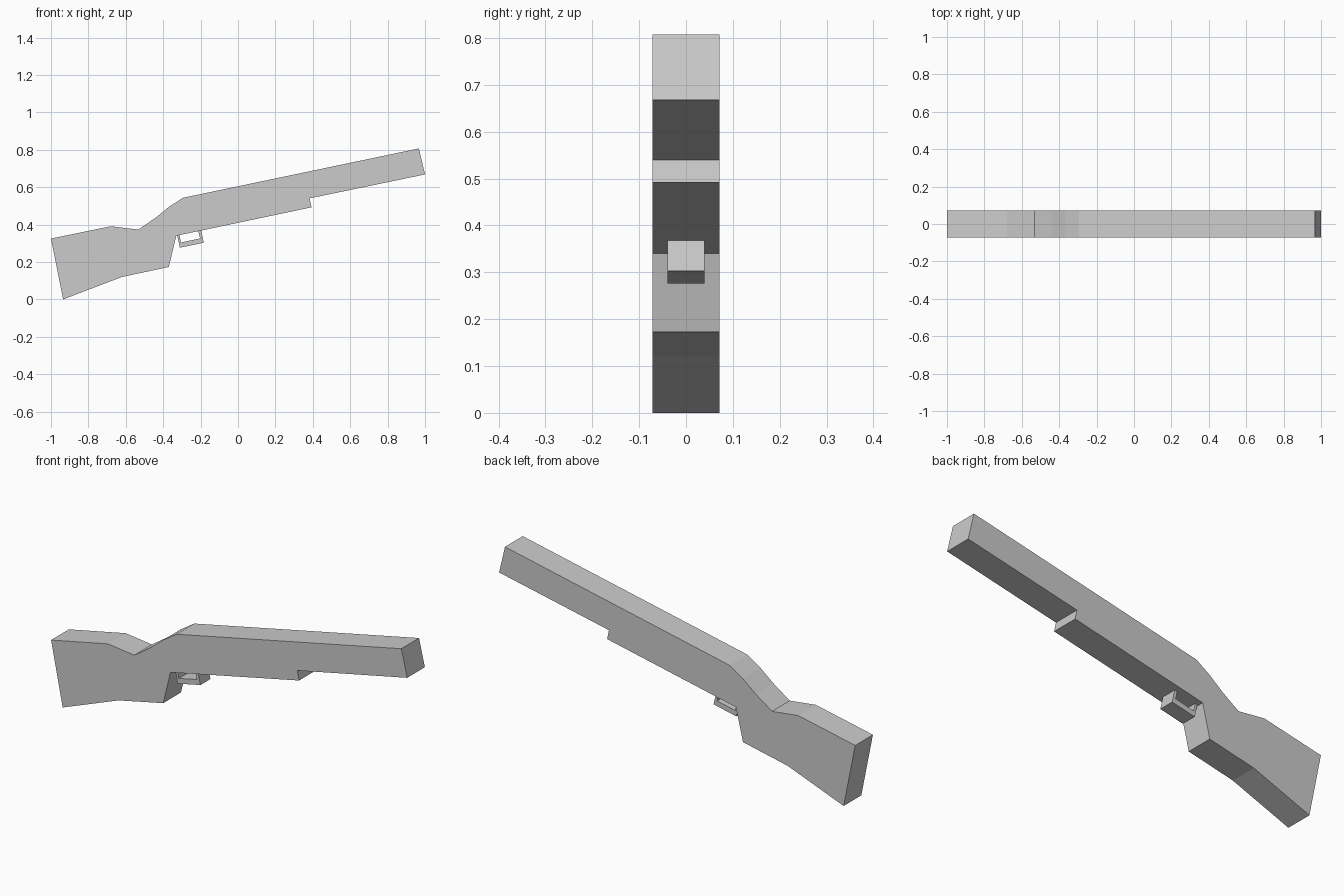
import bpy, bmesh

if "Cube" in bpy.data.objects:
    bpy.data.objects.remove(bpy.data.objects["Cube"])


def extrude_profile(name, points, half_width):
    """Extrude a closed XZ outline symmetrically along Y."""
    bm = bmesh.new()
    face = bm.faces.new([bm.verts.new((x, -half_width, z)) for x, z in points])
    ext = bmesh.ops.extrude_face_region(bm, geom=[face])
    moved = [v for v in ext["geom"] if isinstance(v, bmesh.types.BMVert)]
    bmesh.ops.translate(bm, vec=(0, 2 * half_width, 0), verts=moved)
    bmesh.ops.recalc_face_normals(bm, faces=bm.faces)
    mesh = bpy.data.meshes.new(name)
    bm.to_mesh(mesh)
    bm.free()
    obj = bpy.data.objects.new(name, mesh)
    bpy.context.collection.objects.link(obj)
    return obj


# Stock, grip, barrel and stepped fore-end in one silhouette
extrude_profile("stock_and_barrel", [
    (-1.0, 0.325), (-0.935, 0.0), (-0.62, 0.12), (-0.37, 0.173),
    (-0.33, 0.34), (0.393, 0.492), (0.383, 0.54), (1.0, 0.668),
    (0.967, 0.807), (-0.295, 0.543), (-0.37, 0.494), (-0.44, 0.437),
    (-0.533, 0.373), (-0.68, 0.391),
], 0.071)

# Narrow open loop below the grip
extrude_profile("lower_guard", [
    (-0.325, 0.341), (-0.311, 0.276), (-0.183, 0.303), (-0.197, 0.368),
    (-0.212, 0.365), (-0.203, 0.326), (-0.305, 0.304), (-0.313, 0.3436),
], 0.04)
